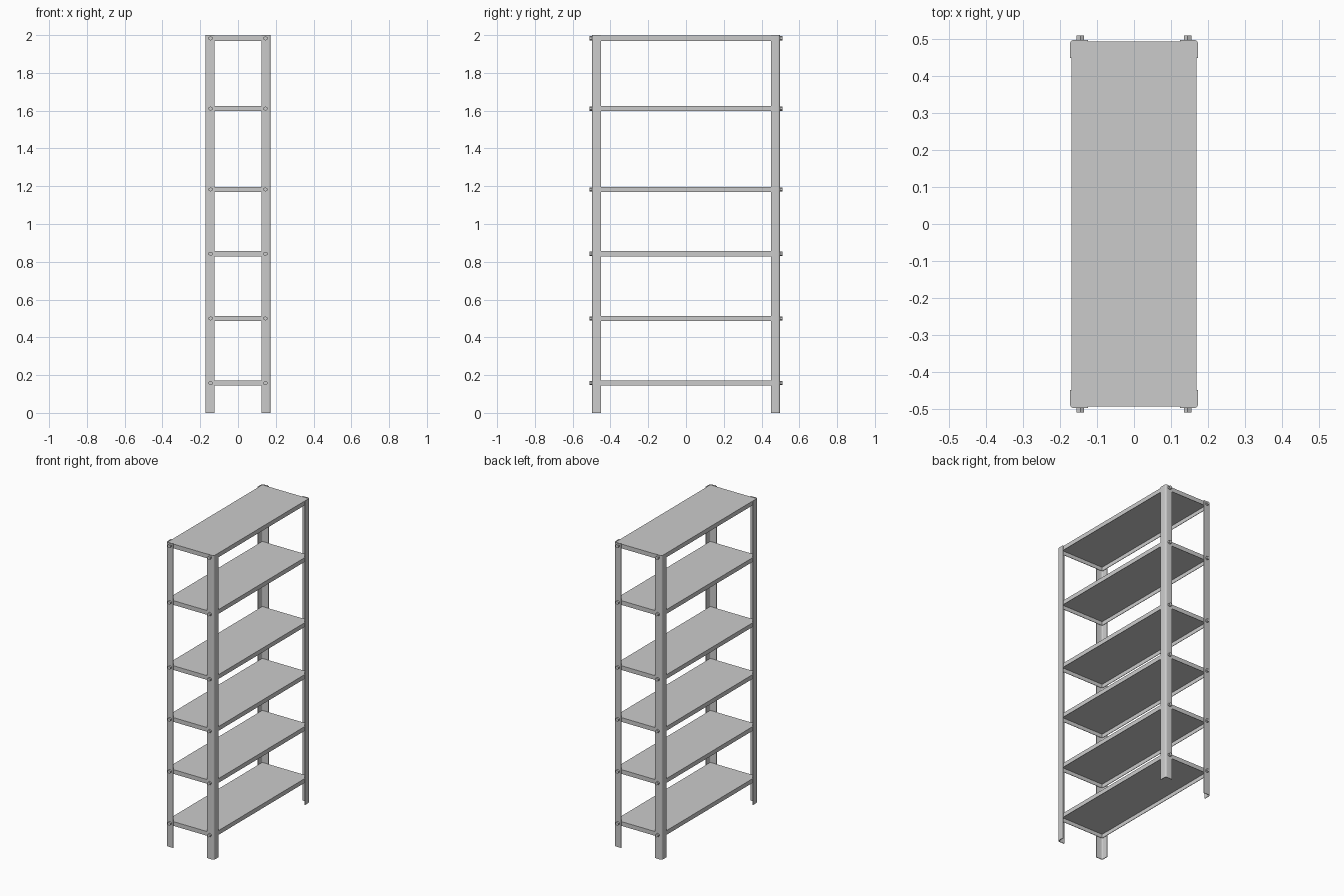
import bpy, bmesh, math
from mathutils import Matrix, Vector

if "Cube" in bpy.data.objects:
    bpy.data.objects.remove(bpy.data.objects["Cube"])

HX, HY = 0.173, 0.498          # outer half width and half depth of the posts
T = 0.004                      # sheet thickness
LEG = 0.049                    # angle-post flange length
SHELF_Z = [0.158, 0.500, 0.842, 1.183, 1.611, 1.983]
SHELF_H = 0.028


def finish(name, bm):
    bmesh.ops.recalc_face_normals(bm, faces=bm.faces[:])
    me = bpy.data.meshes.new(name)
    bm.to_mesh(me)
    bm.free()
    ob = bpy.data.objects.new(name, me)
    bpy.context.collection.objects.link(ob)
    return ob


def smooth(ob):
    bpy.ops.object.select_all(action='DESELECT')
    ob.select_set(True)
    bpy.context.view_layer.objects.active = ob
    bpy.ops.object.shade_smooth_by_angle(angle=math.radians(31))


def arc(r, c, n=5):
    # quarter bend, from the side flange to the end flange
    return [(c - r * math.cos(math.pi / 2 * i / n),
             c - r * math.sin(math.pi / 2 * i / n)) for i in range(n + 1)]


# Angle post: bent L profile, extruded to full height
def post(name, sx, sy):
    R = 0.011
    prof = [(0, LEG)] + arc(R, R) + [(LEG, 0), (LEG, T)]
    prof += arc(R - T, R)[::-1] + [(T, LEG)]
    bm = bmesh.new()
    face = bm.faces.new([bm.verts.new((sx * (HX - x), sy * (HY - y), 0)) for x, y in prof])
    ext = bmesh.ops.extrude_face_region(bm, geom=[face])
    top = [g for g in ext['geom'] if isinstance(g, bmesh.types.BMVert)]
    bmesh.ops.translate(bm, vec=(0, 0, 2), verts=top)
    smooth(finish(name, bm))


# Shelf: pressed sheet tray with turned-down edges, open underneath
def shelf(name, z):
    bm = bmesh.new()
    size = Vector((2 * (HX - T), 2 * (HY - T), SHELF_H))
    bmesh.ops.create_cube(bm, size=1, matrix=Matrix.Translation((0, 0, z)) @ Matrix.Diagonal(size.to_4d()))
    under = min(bm.faces, key=lambda f: f.calc_center_median().z)
    bmesh.ops.delete(bm, geom=[under], context='FACES_ONLY')
    ob = finish(name, bm)
    mod = ob.modifiers.new("sheet", 'SOLIDIFY')
    mod.thickness = 0.003
    mod.offset = -1
    mod.use_even_offset = True


# Hexagonal bolt heads on both end faces at one shelf level
def bolts(name, z):
    bm = bmesh.new()
    for sx in (-1, 1):
        for sy in (-1, 1):
            m = Matrix.Translation((sx * 0.145, sy * (HY + 0.006), z)) @ Matrix.Rotation(math.pi / 2, 4, 'X')
            bmesh.ops.create_cone(bm, cap_ends=True, segments=6, radius1=0.0115,
                                  radius2=0.0115, depth=0.013, matrix=m)
    finish(name, bm)


for sx, side in ((-1, "left"), (1, "right")):
    for sy, end in ((-1, "front"), (1, "back")):
        post(f"{end}_{side}_post", sx, sy)

for i, z in enumerate(SHELF_Z, 1):
    shelf(f"shelf_{i}", z)
    bolts(f"shelf_{i}_bolts", z)
